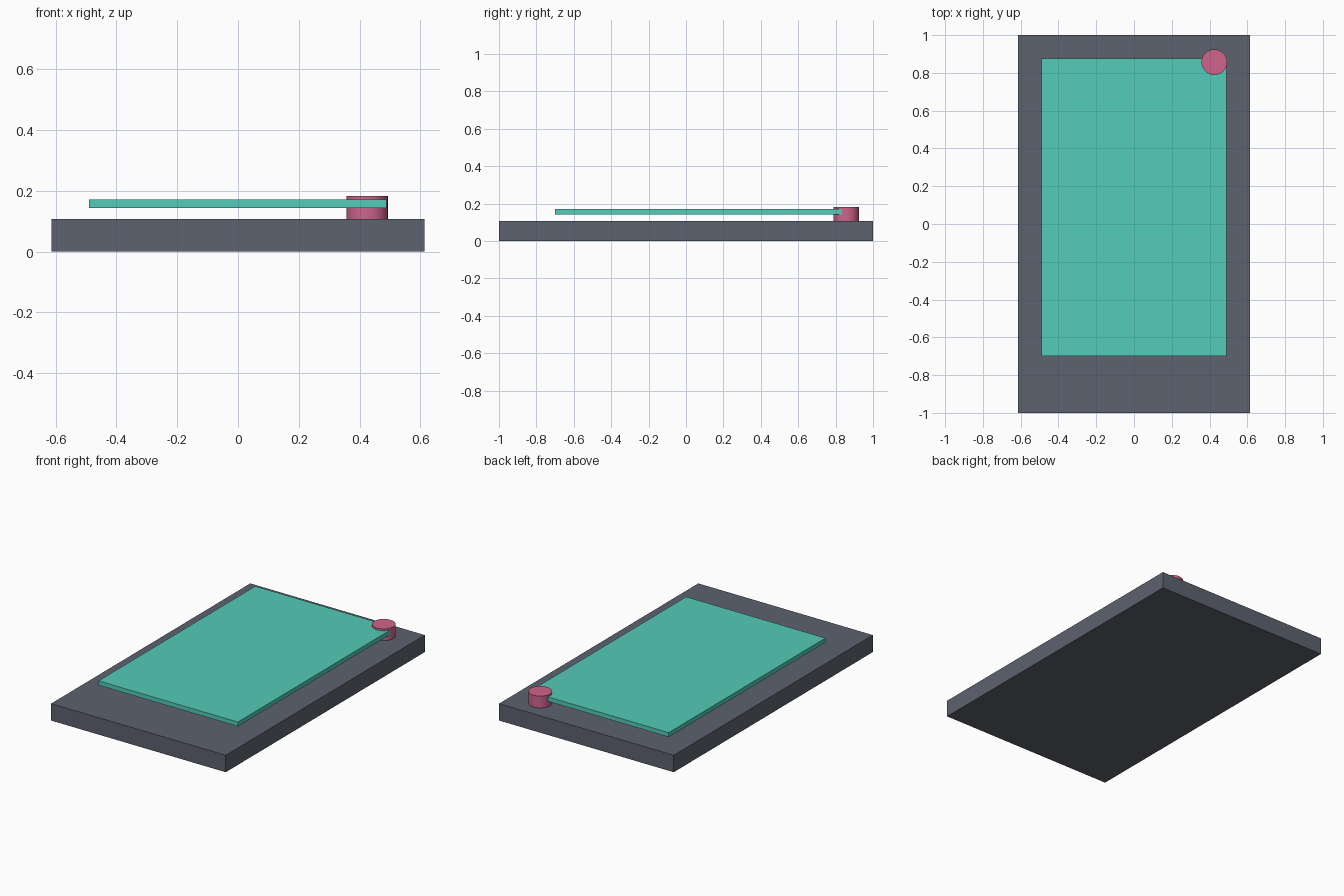
import bpy

cube = bpy.data.objects.get("Cube")
if cube:
    bpy.data.objects.remove(cube, do_unlink=True)


def linear(c):
    return c / 12.92 if c <= 0.04045 else ((c + 0.055) / 1.055) ** 2.4


def material(name, rgb):
    colour = [linear(c / 255) for c in rgb] + [1]
    mat = bpy.data.materials.new(name)
    mat.use_nodes = True
    mat.diffuse_color = colour
    mat.node_tree.nodes["Principled BSDF"].inputs["Base Color"].default_value = colour
    return mat


def finish(name, mat):
    obj = bpy.context.object
    obj.name = name
    obj.data.materials.append(mat)
    return obj


def box(name, low, high, mat):
    centre = [(a + b) / 2 for a, b in zip(low, high)]
    bpy.ops.mesh.primitive_cube_add(size=1, location=centre)
    bpy.context.object.scale = [b - a for a, b in zip(low, high)]
    bpy.ops.object.transform_apply(location=False, rotation=False, scale=True)
    return finish(name, mat)


slate = material("slate grey", (93, 98, 110))
teal = material("teal", (83, 204, 184))
pink = material("rose pink", (207, 100, 138))

# Thick base slab
box("base_slab", (-0.614, -1, 0), (0.614, 1, 0.108), slate)

# Thin panel held above the slab
box("raised_panel", (-0.491, -0.70, 0.143), (0.489, 0.875, 0.171), teal)

# Round post at the panel's back left corner
bottom, top = 0.108, 0.183
bpy.ops.mesh.primitive_cylinder_add(
    vertices=32, radius=0.068, depth=top - bottom,
    location=(0.425, 0.857, (bottom + top) / 2))
finish("corner_post", pink)
bpy.ops.object.shade_smooth_by_angle()
